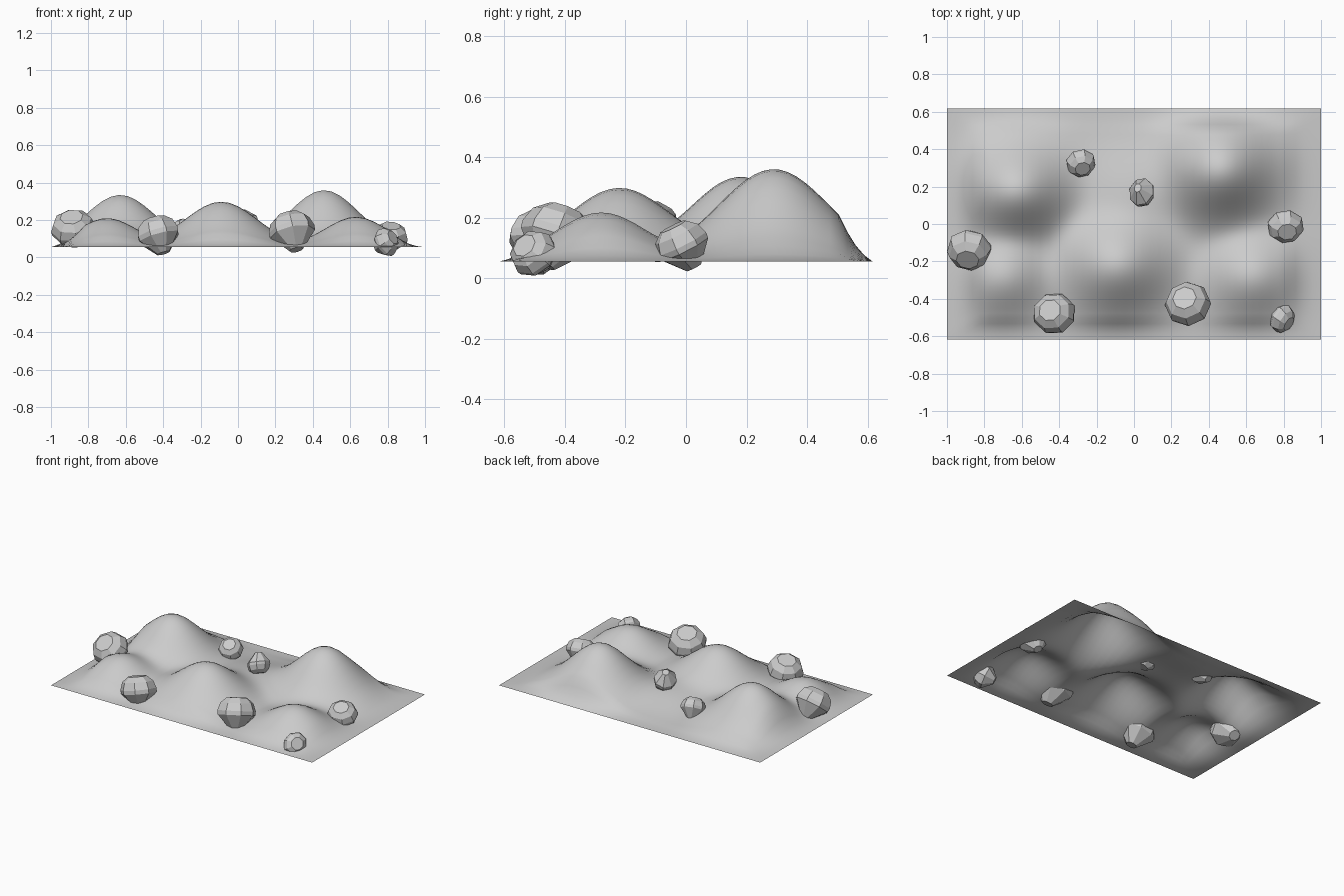
import bpy, bmesh, math
from mathutils import Vector

if "Cube" in bpy.data.objects:
    bpy.data.objects.remove(bpy.data.objects["Cube"])

BASE = 0.055
HX, HY = 1.0, 0.617
# hills: x, y, height above base, spread in x, spread in y
HILLS = [(0.46, 0.29, 0.305, 0.19, 0.185), (-0.63, 0.18, 0.28, 0.19, 0.175),
         (-0.09, -0.22, 0.243, 0.195, 0.18), (-0.70, -0.28, 0.155, 0.16, 0.155),
         (0.63, -0.28, 0.162, 0.165, 0.155), (0.0, 0.16, 0.075, 0.2, 0.18)]


def height(x, y):
    z = 0
    for hx, hy, h, sx, sy in HILLS:
        z = math.hypot(z, h * math.exp(-(((x - hx) / sx) ** 2 + ((y - hy) / sy) ** 2) / 2))
    # straight slope down to the flat rim
    edge = min(1, (HX - abs(x)) / 0.18, (HY - abs(y)) / 0.11)
    return BASE + z * max(0, edge)


def finish(bm, name, smooth):
    me = bpy.data.meshes.new(name)
    for f in bm.faces:
        f.smooth = smooth
    bm.to_mesh(me)
    bm.free()
    ob = bpy.data.objects.new(name, me)
    bpy.context.collection.objects.link(ob)
    return ob


# hilly ground sheet
bm = bmesh.new()
bmesh.ops.create_grid(bm, x_segments=44, y_segments=44, size=1)
for v in bm.verts:
    v.co.y *= HY
    v.co.z = height(v.co.x, v.co.y)
finish(bm, "hilly_ground", True)

# gem-shaped boulder outline: radius, height along its axis
PROFILE = [(0.52, 0.8), (0.86, 0.52), (1.0, 0.12), (0.98, -0.1), (0.3, -0.86)]


def boulder(name, centre, radius, axis, stretch=(1, 1, 1)):
    bm = bmesh.new()
    rings = [[bm.verts.new((r * math.cos(i * math.pi / 4 + 0.3),
                            r * math.sin(i * math.pi / 4 + 0.3), h))
              for i in range(8)] for r, h in PROFILE]
    bm.faces.new(rings[0])
    bm.faces.new(rings[-1][::-1])
    for a, b in zip(rings, rings[1:]):
        for i in range(8):
            j = (i + 1) % 8
            bm.faces.new((a[i], b[i], b[j], a[j]))
    # lean along the axis, then squash in world directions
    turn = Vector(axis).to_track_quat('Z', 'Y')
    for v in bm.verts:
        p = turn @ v.co
        v.co = [p[k] * radius * stretch[k] for k in range(3)]
    ob = finish(bm, name, False)
    ob.location = centre


# scattered boulders
boulder("boulder_left", (-0.88, -0.13, 0.148), 0.12, (-0.1, -0.6, 0.7), (1, 1, 0.95))
boulder("boulder_front_left", (-0.425, -0.48, 0.118), 0.115, (-0.25, 0.2, 0.9), (1.02, 0.98, 1.02))
boulder("boulder_front_right", (0.29, -0.43, 0.137), 0.122, (-0.2, 0.35, 0.9), (1.02, 1, 1))
boulder("boulder_corner", (0.787, -0.5, 0.078), 0.08, (0.6, -0.45, 0.4), (0.92, 1.02, 1))
boulder("boulder_right", (0.81, -0.01, 0.105), 0.096, (0.1, -0.4, 0.8), (1.04, 0.96, 0.96))
boulder("boulder_back", (-0.285, 0.33, 0.132), 0.08, (0.15, -0.5, 0.75))
boulder("boulder_middle", (0.04, 0.17, 0.185), 0.08, (0.3, -0.3, -0.8), (0.88, 1, 1))
